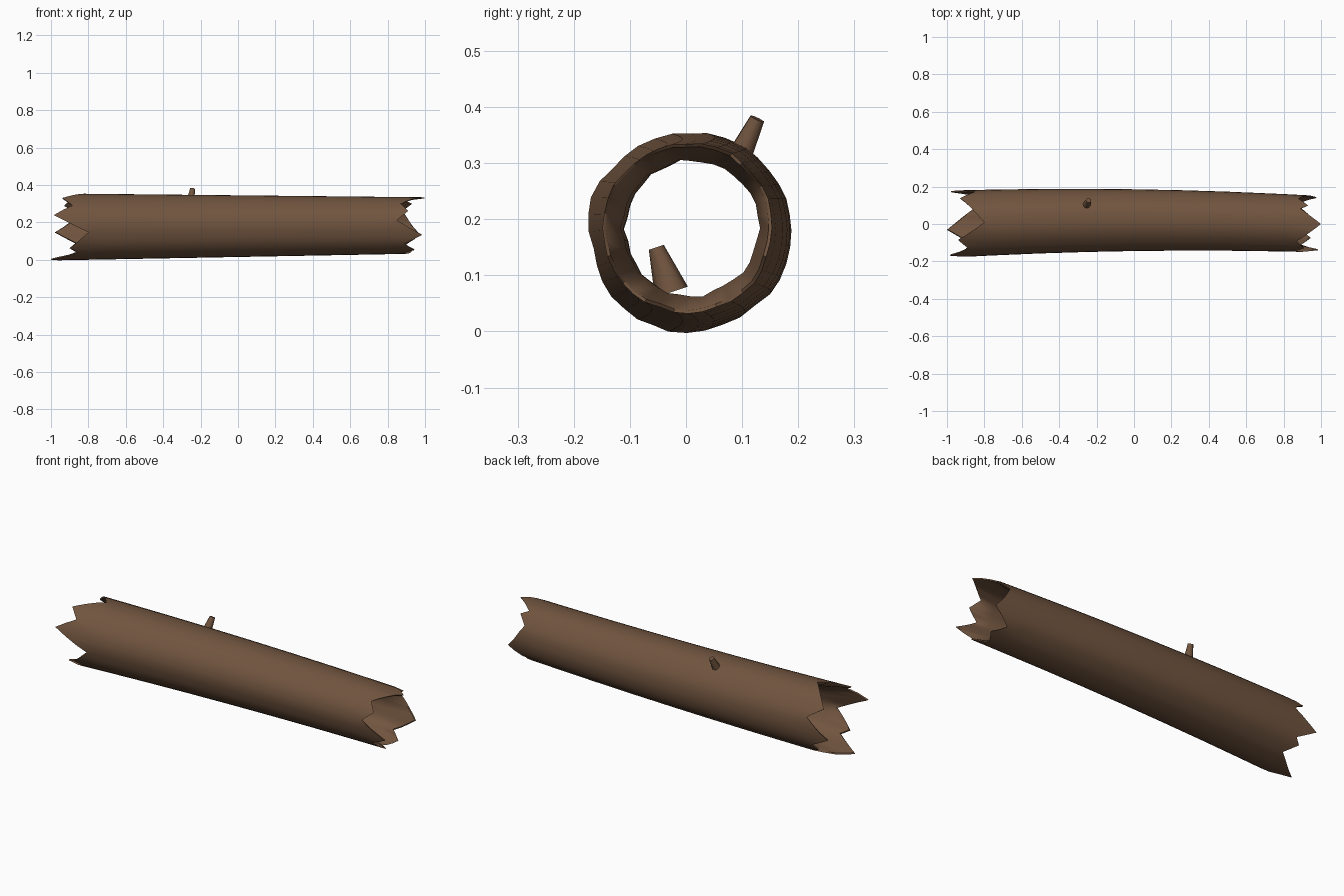
import bpy, bmesh, math, random
from mathutils import Vector

if "Cube" in bpy.data.objects:
    bpy.data.objects.remove(bpy.data.objects["Cube"])

random.seed(4)
bark = bpy.data.materials.new("bark brown")
bark.diffuse_color = (0.165, 0.09, 0.05, 1)
bark.use_nodes = True
bark.node_tree.nodes["Principled BSDF"].inputs["Base Color"].default_value = bark.diffuse_color

N = 36
# splinter outlines: angle (from +y towards +z) -> where the wall ends along x
LEFT = {0: -.93, 20: -.85, 40: -.93, 60: -.88, 90: -.80, 120: -.94, 140: -.885, 160: -.985,
        190: -.80, 220: -.90, 230: -.86, 260: -1.0, 300: -.84, 320: -.90, 330: -.87, 350: -.98}
RIGHT = {0: .93, 30: .88, 50: .93, 60: .89, 90: 1.0, 130: .87, 150: .91, 170: .85, 200: .985,
         220: .89, 240: .945, 260: .88, 290: .93, 310: .87, 340: .975}


def sample(table, a):
    pts = sorted(table.items())
    pts.append((pts[0][0] + 360, pts[0][1]))
    for (a0, v0), (a1, v1) in zip(pts, pts[1:]):
        if a0 <= a <= a1:
            return v0 + (v1 - v0) * (a - a0) / (a1 - a0)


def wall_point(x, a, k):
    """Point on the tapering, slightly bent trunk, k = share of the outer radius."""
    r = (.165 - .0145 * x) * k
    cy, cz = .022 * (1 - x * x), .181 + .004 * x
    return Vector((x, cy + r * math.cos(a), cz + r * math.sin(a)))


def finish(bm, name):
    bmesh.ops.recalc_face_normals(bm, faces=bm.faces)
    me = bpy.data.meshes.new(name)
    bm.to_mesh(me)
    bm.free()
    me.materials.append(bark)
    ob = bpy.data.objects.new(name, me)
    bpy.context.collection.objects.link(ob)
    bpy.context.view_layer.objects.active = ob
    ob.select_set(True)
    bpy.ops.object.shade_smooth_by_angle(angle=math.radians(50))
    ob.select_set(False)


# hollow trunk: a closed loop of rows running along the outside and back inside
bm = bmesh.new()
BODY = [-.76, -.5, -.25, 0, .25, .5, .8]
outer_wob = [random.uniform(.985, 1.015) for _ in range(N)]
inner_wob = [random.uniform(.97, 1.03) for _ in range(N)]
columns = []
for i in range(N):
    deg = i * 360 / N
    a = math.radians(deg)
    xl, xr = sample(LEFT, deg), sample(RIGHT, deg)
    xs = [xl] + BODY + [xr]
    out = [wall_point(x, a, outer_wob[i]) for x in xs]
    ins = [wall_point(x, a, .79 * inner_wob[i]) for x in BODY]
    # wall thins to a sharp splintered lip
    lip_l = wall_point(xl + .004, a, .96 * outer_wob[i])
    lip_r = wall_point(xr - .004, a, .96 * outer_wob[i])
    columns.append([bm.verts.new(p) for p in out + [lip_r] + ins[::-1] + [lip_l]])
for i in range(N):
    c, d = columns[i], columns[(i + 1) % N]
    for j in range(len(c)):
        k = (j + 1) % len(c)
        bm.faces.new((c[j], c[k], d[k], d[j]))
finish(bm, "hollow_log")


# broken branch stubs: short tapered pegs
def stub(name, base, tip, r0, r1):
    base, tip = Vector(base), Vector(tip)
    axis = tip - base
    bm = bmesh.new()
    bmesh.ops.create_cone(bm, cap_ends=True, segments=8, radius1=r0, radius2=r1, depth=axis.length)
    bm.transform(axis.to_track_quat('Z', 'Y').to_matrix().to_4x4())
    bmesh.ops.translate(bm, verts=bm.verts, vec=(base + tip) / 2)
    finish(bm, name)


stub("outer_branch_stub", (-.256, .092, .305), (-.243, .127, .379), .024, .014)
stub("inner_branch_stub", (.3, -.026, .07), (.3, -.053, .15), .031, .014)
